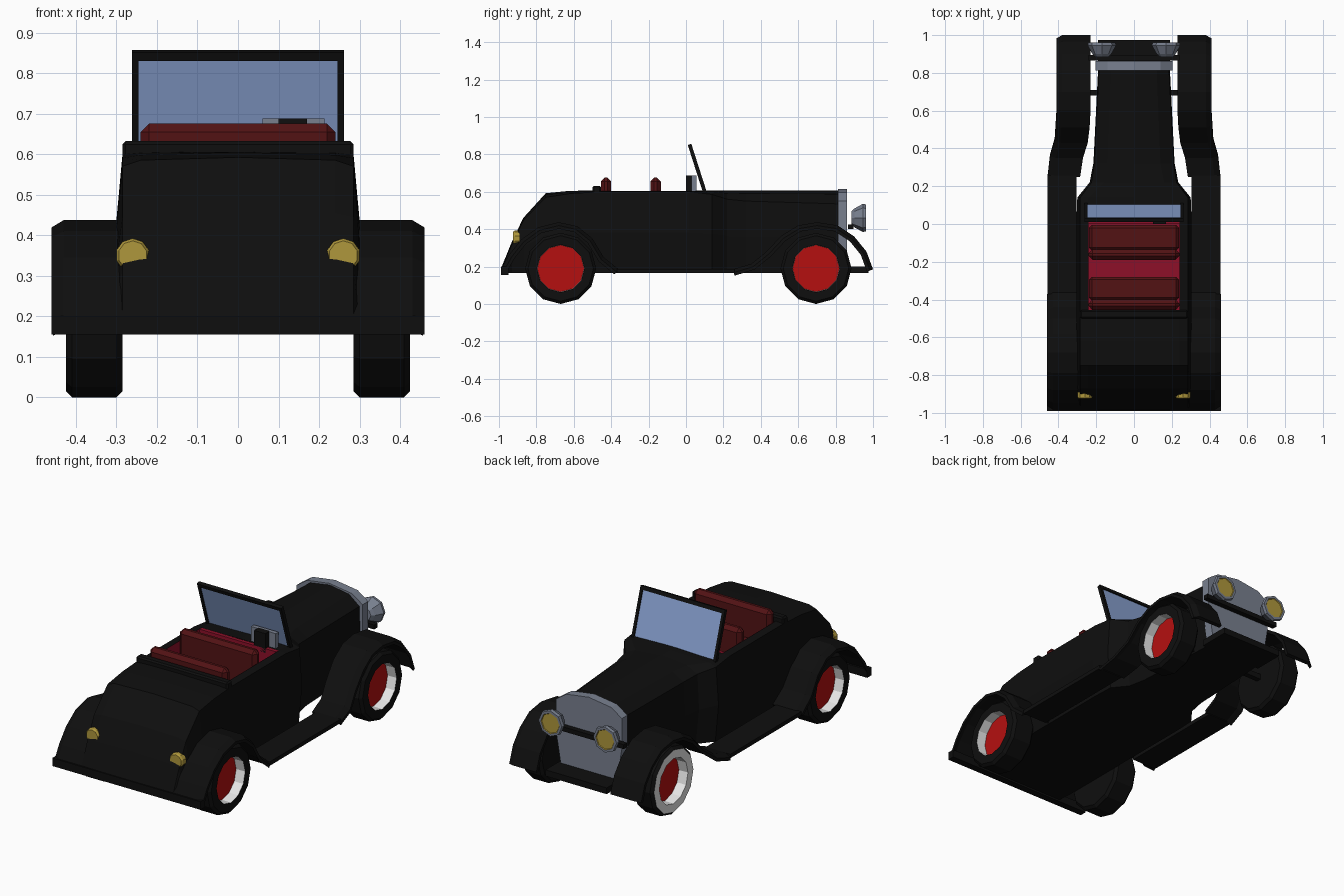
import bpy, bmesh, math
from mathutils import Matrix, Vector

if "Cube" in bpy.data.objects:
    bpy.data.objects.remove(bpy.data.objects["Cube"])


def mat(name, r, g, b):
    m = bpy.data.materials.new(name)
    m.diffuse_color = (r, g, b, 1)
    m.use_nodes = True
    m.node_tree.nodes["Principled BSDF"].inputs["Base Color"].default_value = m.diffuse_color
    return m


BLACK = mat("black paint", .0045, .0045, .0045)
RED = mat("wheel red", .46, .005, .005)
WHITE = mat("tyre white", .8, .8, .8)
SEAT = mat("seat dark red", .085, .006, .007)
CRIMSON = mat("interior crimson", .27, .005, .022)
GREY = mat("metal grey", .19, .215, .275)
YELLOW = mat("lamp yellow", .43, .31, .045)
GLASS = mat("glass blue", .25, .36, .64)


def finish(bm, name, *mats, recalc=True):
    if recalc:
        bmesh.ops.recalc_face_normals(bm, faces=bm.faces)
    me = bpy.data.meshes.new(name)
    bm.to_mesh(me)
    bm.free()
    for m in mats:
        me.materials.append(m)
    ob = bpy.data.objects.new(name, me)
    bpy.context.collection.objects.link(ob)
    return ob


def box(name, x, y, z, m, bevel=0, tilt=None):
    bm = bmesh.new()
    c = Vector([(a[0] + a[1]) / 2 for a in (x, y, z)])
    s = [a[1] - a[0] for a in (x, y, z)]
    bmesh.ops.create_cube(bm, size=1, matrix=Matrix.Translation(c) @ Matrix.Diagonal((*s, 1)))
    if bevel:
        bmesh.ops.bevel(bm, geom=[e for e in bm.edges if max(v.co.z for v in e.verts) > z[1] - 1e-4],
                        offset=bevel, segments=1, affect='EDGES')
    if tilt:
        bm.transform(Matrix.Translation(tilt[0]) @ Matrix.Rotation(tilt[1], 4, 'X'))
    return finish(bm, name, m)


def loft(bm, rings, closed=True, caps=True):
    rows = [[bm.verts.new(p) for p in r] for r in rings]
    n = len(rows[0])
    for a, b in zip(rows, rows[1:]):
        for i in range(n if closed else n - 1):
            j = (i + 1) % n
            bm.faces.new((a[i], a[j], b[j], b[i]))
    if caps:
        bm.faces.new(rows[0])
        bm.faces.new(rows[-1])


def lathe(name, profile, centre, axis, n, mats, picks):
    """profile = (radius, offset along axis); picks = material per band"""
    bm = bmesh.new()
    rings = []
    for r, d in profile:
        ring = []
        for k in range(n):
            t = 2 * math.pi * k / n
            u, v = r * math.sin(t), r * math.cos(t)
            p = (d, u, v) if axis == 'X' else (u, d, v)
            ring.append(Vector(centre) + Vector(p))
        rings.append(ring)
    loft(bm, rings)
    bm.faces.ensure_lookup_table()
    for i, f in enumerate(bm.faces):
        band = i // n
        f.material_index = picks[band] if i < n * (len(rings) - 1) else picks[-2 + (i - n * (len(rings) - 1))]
    return finish(bm, name, *mats)


# Body: lofted half sections (y, bottom, side, shoulder, inner, crown)
ZB = .165
body = [  # y, half width, mid width, inner width, edge z, inner z, crown z
    (-.985, .285, .30, .24, .19, .195, .20), (-.93, .285, .30, .24, .32, .33, .335),
    (-.87, .285, .305, .24, .445, .455, .46), (-.75, .285, .305, .24, .57, .585, .592),
    (-.62, .285, .305, .24, .59, .598, .605), (-.46, .285, .305, .24, .60, .604, .606),
    (.02, .285, .305, .24, .60, .604, .606), (.14, .285, .30, .24, .585, .60, .606),
    (.22, .225, .235, .16, .56, .592, .606), (.32, .21, .215, .14, .55, .59, .606),
    (.82, .185, .19, .12, .535, .587, .606)]
rings = []
for y, w, wm, wi, ze, zi, zc in body:
    zm = min(.44, (ZB + ze) / 2)
    half = [(wm - .02, ZB), (wm, zm), (w, ze), (wi, zi)]
    rings.append([(x, y, z) for x, z in half] + [(0, y, zc)] + [(-x, y, z) for x, z in reversed(half)])
bm = bmesh.new()
loft(bm, rings)
bmesh.ops.recalc_face_normals(bm, faces=bm.faces)
hole = []
for f in bm.faces:
    c = f.calc_center_median()
    if -.46 < c.y < .02 and c.z > .6 and abs(c.x) < .2:
        hole.append(f)
bmesh.ops.delete(bm, geom=hole, context='FACES')
finish(bm, "body", BLACK, recalc=False)

# Cockpit lining, open at the top and facing inward
bm = bmesh.new()
bmesh.ops.create_cube(bm, size=1, matrix=Matrix.Translation((0, -.22, .4025)) @ Matrix.Diagonal((.48, .48, .405, 1)))
bmesh.ops.delete(bm, geom=[f for f in bm.faces if f.normal.z > .5], context='FACES')
bmesh.ops.reverse_faces(bm, faces=bm.faces)
finish(bm, "cockpit_lining", CRIMSON, recalc=False)
box("cockpit_rear_rim", (-.285, .285), (-.50, -.455), (.59, .632), BLACK, .008)
box("dashboard", (-.24, .24), (.0, .02), (.48, .604), CRIMSON)

# Seats
for label, yb, yf in (("rear", -.455, -.28), ("front", -.19, -.005)):
    box(label + "_seat_back", (-.24, .24), (yb, yb + .055), (.22, .675), SEAT, .02)
    box(label + "_seat_cushion", (-.238, .238), (yb + .05, yf), (.22, .50), SEAT, .015)

# Steering wheel
box("steering_wheel_rim", (.06, .213), (.03, .055), (.60, .688), GREY)
box("steering_wheel_hub", (.10, .17), (.0, .04), (.58, .688), BLACK)

# Windscreen, tilted backward
T = ((0, .1, .6), .31)
box("windscreen_glass", (-.247, .247), (-.004, .004), (0, .25), GLASS, tilt=T)
box("windscreen_top_bar", (-.262, .262), (-.01, .01), (.245, .266), BLACK, tilt=T)
for s in (-1, 1):
    box("windscreen_post", sorted((s * .246, s * .262)), (-.01, .01), (-.02, .25), BLACK, tilt=T)

# Radiator plate with arched top
outline = [(.175, .2), (.205, .38), (.205, .55), (.14, .595), (0, .615)]
outline += [(-x, z) for x, z in reversed(outline[:-1])]
bm = bmesh.new()
loft(bm, [[(x, y, z) for x, z in outline] for y in (.812, .862)])
finish(bm, "radiator", GREY)
box("front_apron", (-.19, .19), (.80, .975), (.165, .20), BLACK)
box("front_axle", (-.3, .3), (.68, .71), (.175, .205), BLACK)
box("rear_axle", (-.3, .3), (-.685, -.655), (.175, .205), BLACK)
box("headlamp_bar", (-.24, .24), (.865, .895), (.40, .425), BLACK)


def fender(name, s, path):
    """path = (y, z, inner x, outer x); shell with a turned-down outer lip"""
    bm = bmesh.new()
    rings = []
    for i, (y, z, xi, xo) in enumerate(path):
        a, b = path[max(i - 1, 0)], path[min(i + 1, len(path) - 1)]
        t = Vector((b[0] - a[0], b[1] - a[1])).normalized()
        n = Vector((t.y, -t.x))  # inward normal when the path runs to -y... flipped below
        if t.x > 0:
            n = Vector((t.y, -t.x))
        else:
            n = Vector((-t.y, t.x))
        sec = [(xi, 0), (xo - .03, 0), (xo, .018), (xo, .035), (xo - .03, .018), (xi, .018)]
        rings.append([(s * x, y + n.x * d, z + n.y * d) for x, d in sec])
    loft(bm, rings)
    finish(bm, name, BLACK)


front_path = [(1.0, .185, .23, .41), (.965, .28, .23, .41), (.90, .36, .23, .41), (.81, .42, .23, .41),
              (.70, .437, .23, .41), (.60, .42, .23, .41), (.51, .365, .235, .415), (.43, .28, .245, .42),
              (.35, .215, .27, .445), (.25, .185, .285, .457)]
rear_path = [(-.36, .185, .28, .46), (-.44, .25, .28, .46), (-.50, .35, .28, .46), (-.58, .415, .28, .46),
             (-.68, .437, .28, .46), (-.79, .41, .28, .46), (-.88, .345, .28, .46), (-.945, .265, .28, .46),
             (-.99, .185, .28, .46)]

for s, side in ((1, "right"), (-1, "left")):
    fender(side + "_front_fender", s, front_path)
    fender(side + "_rear_fender", s, rear_path)
    box(side + "_running_board", sorted((s * .305, s * .457)), (-.37, .26), (.165, .187), BLACK)
    # Wheels: tyre, white recess wall, red disc
    for end, y, xo in (("front", .695, .41), ("rear", -.67, .425)):
        white_wall = end == "front" and side == "left"
        prof = [(.12, .285), (.175, .285), (.19, .30), (.19, xo - .015), (.175, xo), (.127, xo), (.125, xo - .055)]
        prof = [(r, s * d) for r, d in prof]
        picks = [0, 0, 0, 0, 1 if white_wall else 0, 1, 0, 2]
        lathe(f"{side}_{end}_wheel", prof, (0, y, .19), 'X', 12, (BLACK, WHITE, RED), picks)
    # Headlamps and tail lamps
    lathe(side + "_headlamp", [(.035, .885), (.05, .90), (.075, .945), (.072, .962), (.058, .962), (.055, .958)],
          (s * .17, 0, .46), 'Y', 8, (GREY, YELLOW), [0, 0, 0, 0, 1, 0, 1])
    lathe(side + "_tail_lamp", [(.042, -.89), (.042, -.915), (.036, -.925)],
          (s * .26, 0, .35), 'Y', 10, (YELLOW,), [0, 0, 0, 0])

# Rear apron joining the two fenders
box("rear_apron", (-.46, .46), (-.99, -.95), (.155, .2), BLACK)
